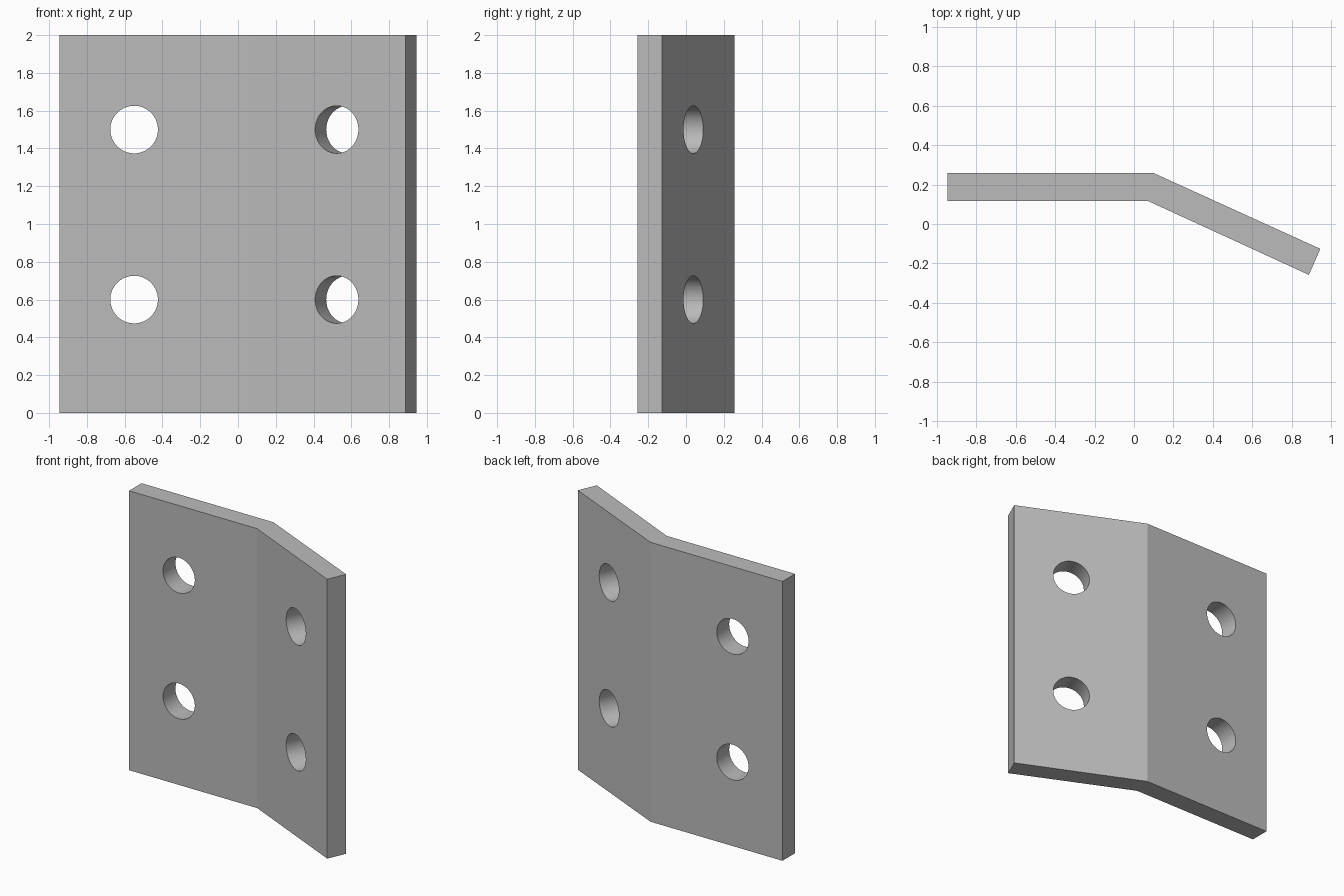
import bpy
import bmesh
import math
from mathutils import Matrix, Vector

cube = bpy.data.objects.get("Cube")
if cube:
    bpy.data.objects.remove(cube, do_unlink=True)

HEIGHT = 2.0
HOLE_RADIUS = 0.126
HOLE_HEIGHTS = (0.6, 1.5)

# Single grey metal
steel = bpy.data.materials.new("grey_steel")
steel.use_nodes = True
colour = (0.5, 0.5, 0.5, 1)
steel.diffuse_color = colour
steel.node_tree.nodes["Principled BSDF"].inputs["Base Color"].default_value = colour


def make_object(name, bm):
    bmesh.ops.recalc_face_normals(bm, faces=bm.faces)
    mesh = bpy.data.meshes.new(name)
    bm.to_mesh(mesh)
    bm.free()
    mesh.materials.append(steel)
    obj = bpy.data.objects.new(name, mesh)
    bpy.context.collection.objects.link(obj)
    return obj


# Bent plate: outline seen from above, extruded upward
outline = [(-0.945, 0.258), (0.1, 0.258), (0.945, -0.126),
           (0.887, -0.258), (0.07, 0.117), (-0.945, 0.117)]
bm = bmesh.new()
base = bm.faces.new([bm.verts.new((x, y, 0)) for x, y in outline])
top = bmesh.ops.extrude_face_region(bm, geom=[base])
bmesh.ops.translate(bm, vec=(0, 0, HEIGHT),
                    verts=[v for v in top["geom"] if isinstance(v, bmesh.types.BMVert)])
plate = make_object("bent_plate", bm)

# Bolt holes: two per wing, drilled square to each wing
bend = math.atan2(0.384, 0.845)
wings = [(Vector((-0.55, 0.19, 0)), 0), (Vector((0.554, -0.022, 0)), -bend)]
bm = bmesh.new()
for centre, angle in wings:
    for z in HOLE_HEIGHTS:
        place = (Matrix.Translation(centre + Vector((0, 0, z)))
                 @ Matrix.Rotation(angle, 4, "Z")
                 @ Matrix.Rotation(math.pi / 2, 4, "X"))
        bmesh.ops.create_cone(bm, cap_ends=True, segments=64, radius1=HOLE_RADIUS,
                              radius2=HOLE_RADIUS, depth=0.4, matrix=place)
drill = make_object("hole_cutter", bm)
drill.hide_render = True

cut = plate.modifiers.new("bolt_holes", "BOOLEAN")
cut.operation = "DIFFERENCE"
cut.solver = "EXACT"
cut.object = drill

# Apply the cut, drop the cutter and smooth the bores
bpy.ops.object.select_all(action="DESELECT")
bpy.context.view_layer.objects.active = plate
plate.select_set(True)
bpy.ops.object.modifier_apply(modifier=cut.name)
bpy.data.objects.remove(drill, do_unlink=True)
bpy.ops.object.shade_smooth_by_angle(angle=math.radians(20))
